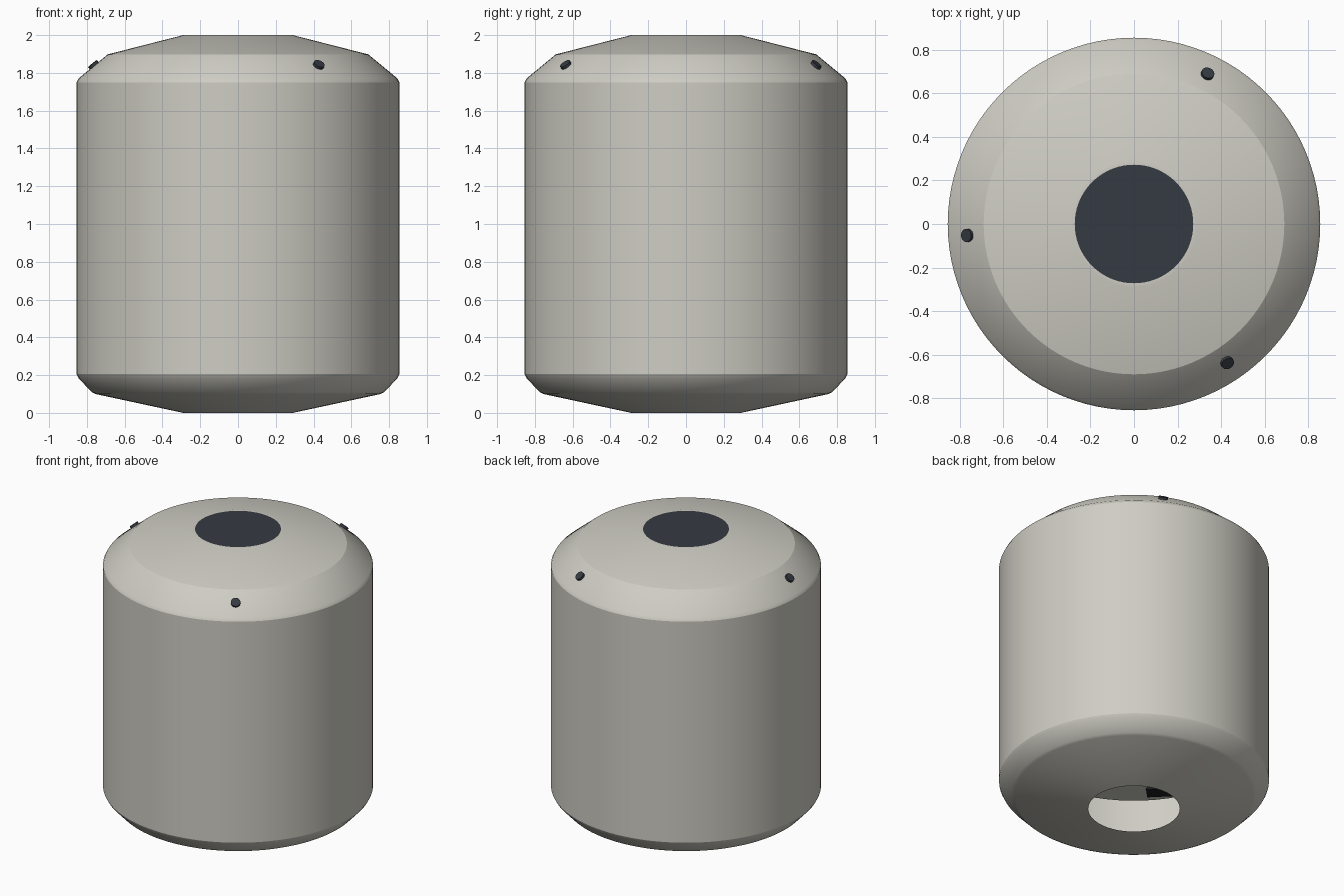
import bpy, bmesh, math
from mathutils import Vector, Matrix

if "Cube" in bpy.data.objects:
    bpy.data.objects.remove(bpy.data.objects["Cube"])


def material(name, rgb):
    m = bpy.data.materials.new(name)
    m.diffuse_color = (*rgb, 1)
    m.use_nodes = True
    m.node_tree.nodes["Principled BSDF"].inputs["Base Color"].default_value = m.diffuse_color
    return m


shell_mat = material("warm light grey", (0.62, 0.61, 0.55))
dark_mat = material("dark slate", (0.036, 0.043, 0.055))
black_mat = material("near black", (0.012, 0.013, 0.016))


def add_object(name, bm, mat, smooth=None):
    me = bpy.data.meshes.new(name)
    bm.to_mesh(me)
    bm.free()
    ob = bpy.data.objects.new(name, me)
    bpy.context.collection.objects.link(ob)
    me.materials.append(mat)
    if smooth:
        bpy.ops.object.select_all(action='DESELECT')
        ob.select_set(True)
        bpy.context.view_layer.objects.active = ob
        bpy.ops.object.shade_smooth_by_angle(angle=math.radians(smooth))
    return ob


def lathe(name, profile, mat, steps=96, smooth=25):
    bm = bmesh.new()
    vs = [bm.verts.new((r, 0, z)) for r, z in profile]
    es = [bm.edges.new(p) for p in zip(vs, vs[1:])]
    bmesh.ops.spin(bm, geom=vs + es, cent=(0, 0, 0), axis=(0, 0, 1),
                   angle=2 * math.pi, steps=steps)
    bmesh.ops.remove_doubles(bm, verts=bm.verts, dist=1e-4)
    bmesh.ops.recalc_face_normals(bm, faces=bm.faces)
    return add_object(name, bm, mat, smooth)


def disc(name, radius, depth, matrix, mat, sides):
    bm = bmesh.new()
    bmesh.ops.create_cone(bm, cap_ends=True, segments=sides, radius1=radius,
                          radius2=radius, depth=depth, matrix=matrix)
    return add_object(name, bm, mat, 30)


# Chamfered drum housing, open underneath
lathe("housing", [(0.29, 0), (0.755, 0.10), (0.775, 0.11), (0.845, 0.185),
                  (0.855, 0.205), (0.855, 1.75), (0.845, 1.77),
                  (0.69, 1.898), (0.29, 2.0), (0.272, 2.0)], shell_mat)

# Dark round window in the top
disc("top_window", 0.275, 0.012, Matrix.Translation((0, 0, 1.993)), dark_mat, 96)

# Three small buttons set square to the upper chamfer
for i in range(3):
    a = math.radians(63.9 + 120 * i)
    normal = Vector((0.64 * math.cos(a), 0.64 * math.sin(a), 0.77))
    pos = Vector((0.765 * math.cos(a), 0.765 * math.sin(a), 1.84))
    m = Matrix.Translation(pos) @ normal.to_track_quat('Z', 'Y').to_matrix().to_4x4()
    disc(f"button_{i + 1}", 0.03, 0.024, m, dark_mat, 24)

# Inner shelf seen through the bottom opening, with a dark plate beneath it
disc("inner_shelf", 0.80, 0.02, Matrix.Translation((0, 0, 0.53)), shell_mat, 64)
bm = bmesh.new()
bmesh.ops.create_cube(bm, size=1, matrix=Matrix.Rotation(math.radians(-135), 4, 'Z')
                      @ Matrix.Translation((0.69, -0.15, 0.515))
                      @ Matrix.Diagonal((0.10, 0.26, 0.015, 1)))
add_object("inner_plate", bm, black_mat)
